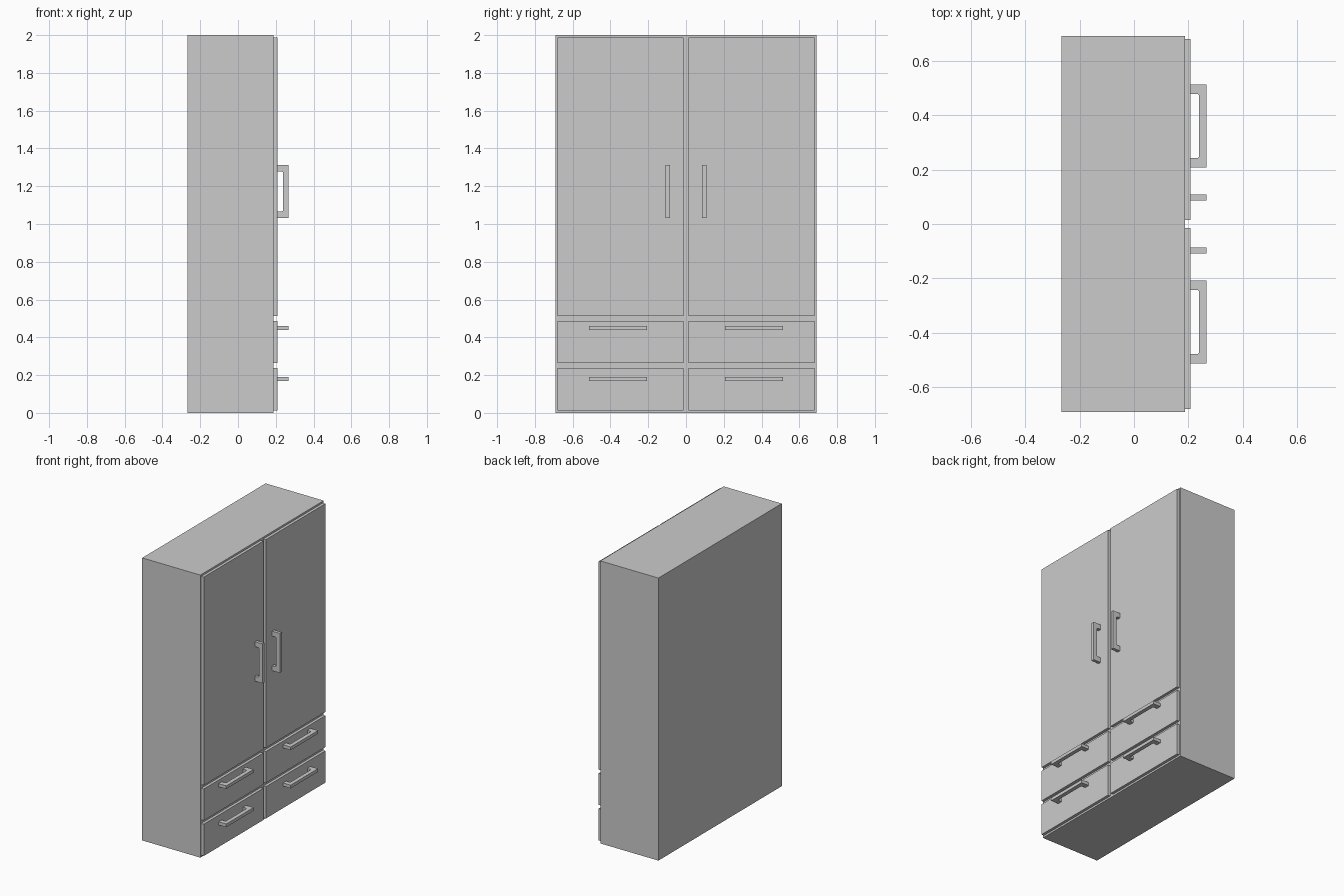
import bpy, bmesh
from mathutils import Vector

if "Cube" in bpy.data.objects:
    bpy.data.objects.remove(bpy.data.objects["Cube"])

FRONT = 0.188   # front plane of the carcass
FACE = 0.208    # outer plane of doors and drawers
REACH = 0.267   # outer plane of the handles


def mesh_object(name, bm):
    bmesh.ops.recalc_face_normals(bm, faces=bm.faces)
    me = bpy.data.meshes.new(name)
    bm.to_mesh(me)
    bm.free()
    ob = bpy.data.objects.new(name, me)
    bpy.context.collection.objects.link(ob)
    return ob


def box(name, lo, hi):
    bm = bmesh.new()
    bmesh.ops.create_cube(bm, size=1)
    lo, hi = Vector(lo), Vector(hi)
    for v in bm.verts:
        v.co = Vector(a + (b - a) * (c + 0.5) for a, b, c in zip(lo, hi, v.co))
    return mesh_object(name, bm)


def handle(name, centre_y, centre_z, length, upright):
    """U-shaped pull: profile in depth/length, extruded across its width."""
    h, leg, c, inner, w = length / 2, 0.035, 0.007, 0.239, 0.0225
    i = h - leg
    half = [(FACE, h), (FACE, i), (inner - c, i), (inner - c * 0.3, i - c * 0.3),
            (inner, i - c)]
    pts = ([(REACH, h)] + half + [(x, -t) for x, t in reversed(half)]
           + [(REACH, -h)])
    bm = bmesh.new()
    verts = []
    for x, t in pts:
        co = ((x, centre_y - w / 2, centre_z + t) if upright
              else (x, centre_y + t, centre_z - w / 2))
        verts.append(bm.verts.new(co))
    face = bm.faces.new(verts)
    ext = bmesh.ops.extrude_face_region(bm, geom=[face])
    shift = Vector((0, w, 0)) if upright else Vector((0, 0, w))
    bmesh.ops.translate(bm, vec=shift, verts=[
        g for g in ext["geom"] if isinstance(g, bmesh.types.BMVert)])
    return mesh_object(name, bm)


# Carcass
box("cabinet_body", (-0.267, -0.69, 0), (FRONT, 0.69, 2))

# Fronts and handles on both halves
for side, s in (("left", -1), ("right", 1)):
    y0, y1 = sorted((s * 0.014, s * 0.68))
    box(f"{side}_door", (FRONT, y0, 0.513), (FACE, y1, 1.987))
    handle(f"{side}_door_handle", s * 0.097, 1.172, 0.28, True)
    for level, z0, z1, hz in (("lower", 0.013, 0.238, 0.18),
                              ("upper", 0.264, 0.487, 0.45)):
        box(f"{side}_{level}_drawer", (FRONT, y0, z0), (FACE, y1, z1))
        handle(f"{side}_{level}_drawer_handle", s * 0.36, hz, 0.306, False)
